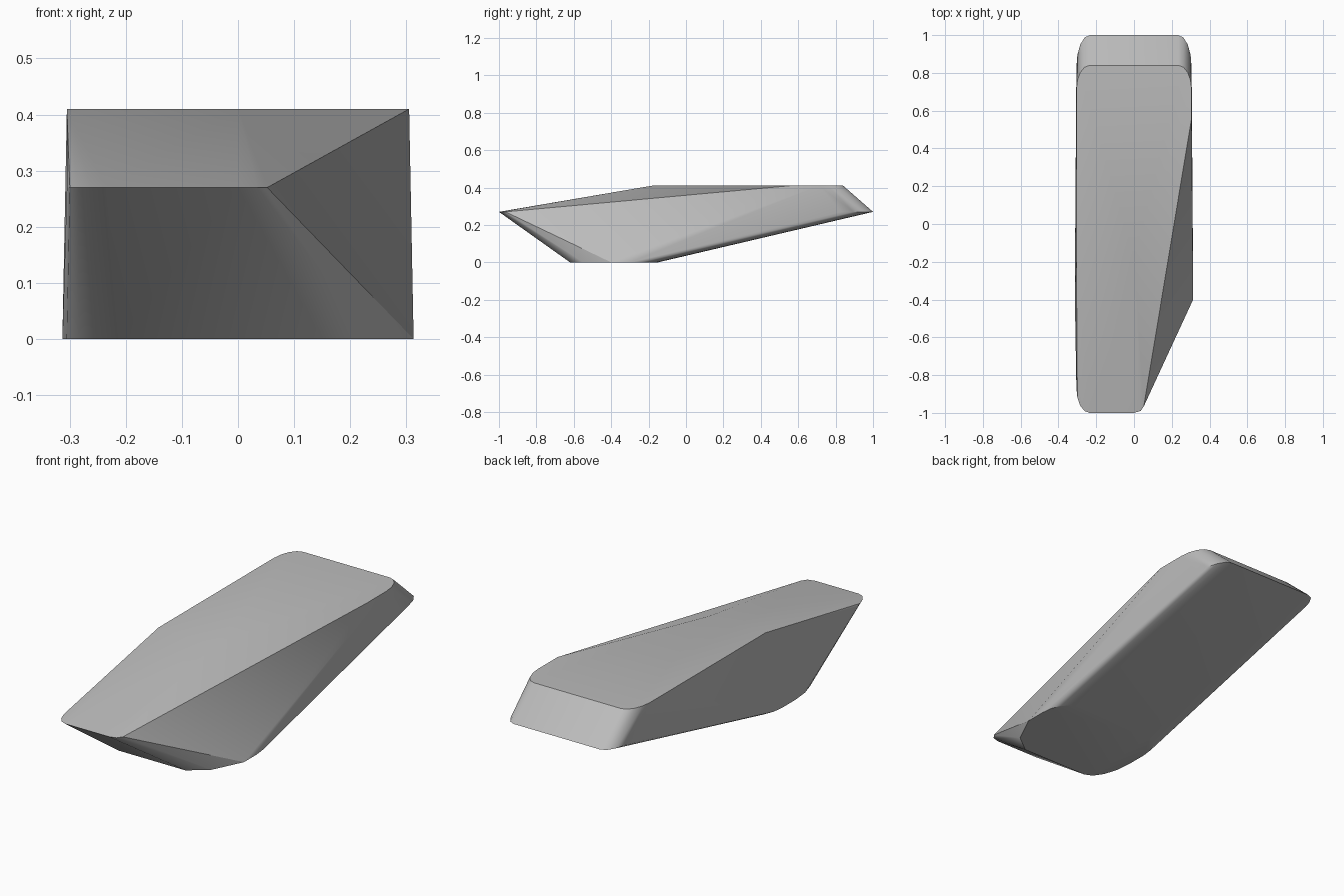
import bpy, bmesh, math

cube = bpy.data.objects.get("Cube")
if cube:
    bpy.data.objects.remove(cube, do_unlink=True)

stone = bpy.data.materials.new("stone grey")
stone.use_nodes = True
grey = (0.5, 0.5, 0.5, 1)
stone.diffuse_color = grey
stone.node_tree.nodes["Principled BSDF"].inputs["Base Color"].default_value = grey


def corner(x, y, z, rx, ry, sx, sy, steps=4):
    """Quarter ellipse rounding the corner at (x, y), pointing to (sx, sy)."""
    return [(x - sx * rx * (1 - math.cos(a)), y - sy * ry * (1 - math.sin(a)), z)
            for a in (i * math.pi / 2 / steps for i in range(steps + 1))]


points = []
for s in (1, -1):
    # rounded rear ends of the top, the waist and the foot
    points += corner(s * 0.305, 0.84, 0.41, 0.07, 0.13, s, 1)
    points += corner(s * 0.305, 1.0, 0.27, 0.07, 0.17, s, 1)
    points += corner(s * 0.313, -0.15, 0, 0.09, 0.15, s, 1)
# left side of the nose, shoulder and foot
points += corner(-0.305, -1.0, 0.27, 0.07, 0.13, -1, -1)
points += [(-0.305, -0.18, 0.41), (0.0, -0.18, 0.41)]
points += corner(-0.313, -0.62, 0, 0.1, 0.22, -1, -1)
# slanted cut on the other side
points += [(0.0, -1.0, 0.27), (0.035, -0.99, 0.27), (0.052, -0.965, 0.27)]
points += [(0.305, 0.56, 0.41), (0.313, -0.4, 0), (0.24, -0.55, 0), (0.15, -0.62, 0)]

# faceted stone slab
bm = bmesh.new()
for p in points:
    bm.verts.new(p)
hull = bmesh.ops.convex_hull(bm, input=bm.verts)
loose = [v for v in bm.verts if not v.link_faces]
bmesh.ops.delete(bm, geom=loose, context="VERTS")
bmesh.ops.dissolve_limit(bm, angle_limit=math.radians(0.5), verts=bm.verts, edges=bm.edges)
bmesh.ops.recalc_face_normals(bm, faces=bm.faces)
mesh = bpy.data.meshes.new("stone_slab")
bm.to_mesh(mesh)
bm.free()
mesh.materials.append(stone)
slab = bpy.data.objects.new("stone_slab", mesh)
bpy.context.collection.objects.link(slab)

bpy.ops.object.select_all(action="DESELECT")
slab.select_set(True)
bpy.context.view_layer.objects.active = slab
bpy.ops.object.shade_smooth_by_angle(angle=math.radians(30))
